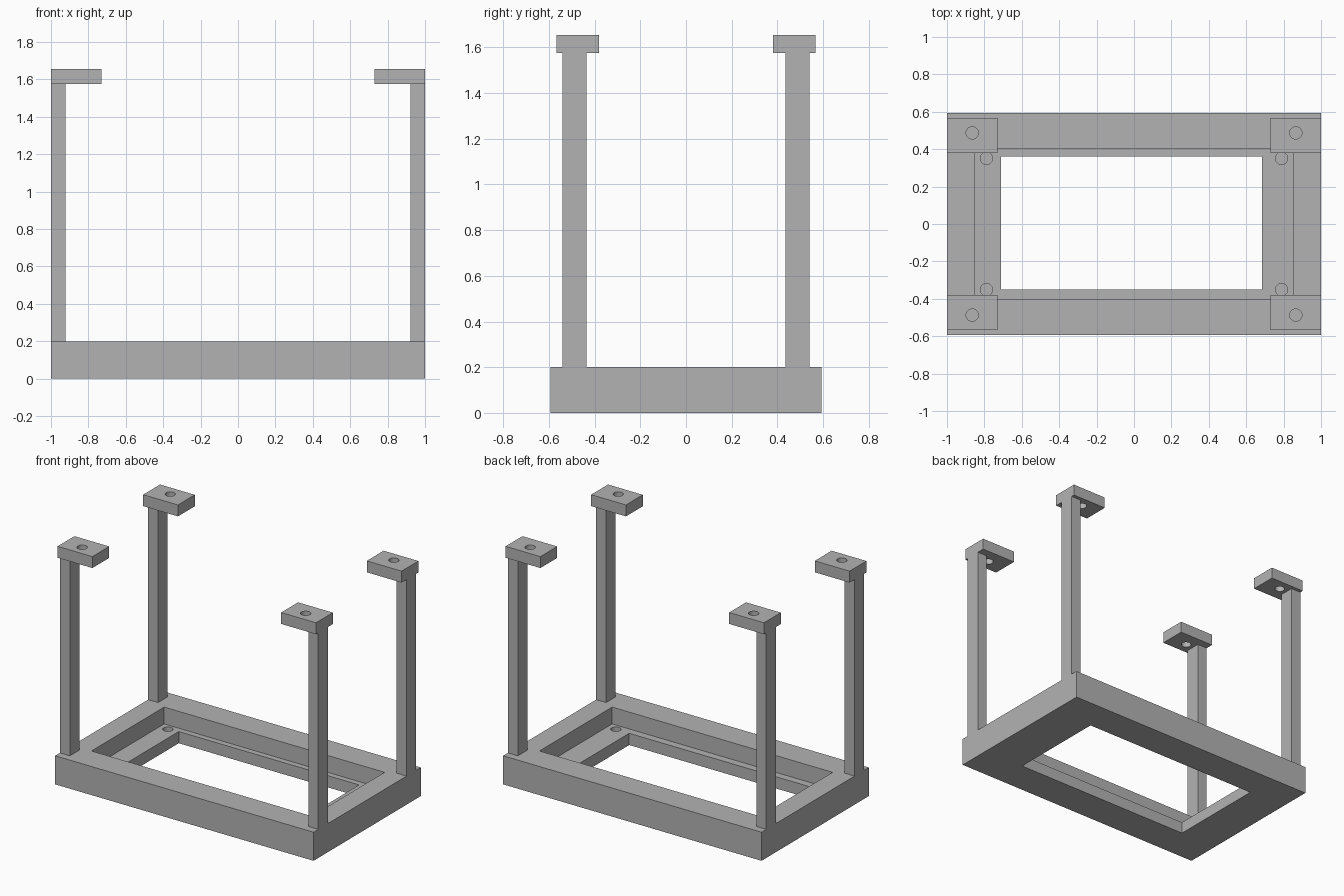
import bpy

old = bpy.data.objects.get("Cube")
if old:
    bpy.data.objects.remove(old, do_unlink=True)

# Single grey material
GREY = (0.45, 0.45, 0.45, 1)
grey = bpy.data.materials.new("grey_metal")
grey.use_nodes = True
grey.diffuse_color = GREY
grey.node_tree.nodes["Principled BSDF"].inputs["Base Color"].default_value = GREY


def box(name, x, y, z):
    """Box spanning the given (min, max) ranges."""
    bpy.ops.mesh.primitive_cube_add(size=1, location=[sum(r) / 2 for r in (x, y, z)])
    ob = bpy.context.object
    ob.name = name
    ob.scale = [abs(r[1] - r[0]) for r in (x, y, z)]
    bpy.ops.object.transform_apply(location=False, rotation=False, scale=True)
    ob.data.materials.append(grey)
    return ob


def rod(name, x, y, z):
    """Round hole cutter over a z range."""
    bpy.ops.mesh.primitive_cylinder_add(vertices=32, radius=HOLE_RADIUS, depth=z[1] - z[0],
                                        location=(x, y, sum(z) / 2))
    ob = bpy.context.object
    ob.name = name
    ob.data.materials.append(grey)
    return ob


def cut(target, cutter):
    """Subtract the cutter from the target, then discard it."""
    cutter.hide_render = True
    mod = target.modifiers.new("cut", 'BOOLEAN')
    mod.operation = 'DIFFERENCE'
    mod.solver = 'EXACT'
    mod.object = cutter
    bpy.context.view_layer.objects.active = target
    bpy.ops.object.modifier_apply(modifier=mod.name)
    bpy.data.objects.remove(cutter, do_unlink=True)


def smooth_holes(ob):
    bpy.ops.object.select_all(action='DESELECT')
    ob.select_set(True)
    bpy.context.view_layer.objects.active = ob
    bpy.ops.object.shade_smooth_by_angle()


FRAME_TOP, LEDGE, PAD_BOTTOM, PAD_TOP = 0.2, 0.082, 1.575, 1.655
HOLE_RADIUS = 0.033
CORNERS = [(sx, sy) for sx in (-1, 1) for sy in (-1, 1)]

# Base frame: wide recess above, smaller through opening leaving a ledge
frame = box("base_frame", (-1, 1), (-0.593, 0.593), (0, FRAME_TOP))
cut(frame, box("recess", (-0.853, 0.853), (-0.402, 0.402), (LEDGE, 0.4)))
cut(frame, box("opening", (-0.712, 0.684), (-0.349, 0.362), (-0.2, 0.3)))

# Blind screw holes in the ledge corners
for sx, sy in CORNERS:
    cut(frame, rod("ledge_hole", 0.789 * sx, 0.351 * sy, (0.02, 0.15)))
smooth_holes(frame)

# Corner posts with drilled mounting pads
for sx, sy in CORNERS:
    place = ("front" if sy < 0 else "back") + ("_left" if sx > 0 else "_right")
    box(place + "_post", (0.923 * sx, sx), (0.435 * sy, 0.541 * sy), (FRAME_TOP, PAD_BOTTOM))
    pad = box(place + "_pad", (0.731 * sx, sx), (0.38 * sy, 0.566 * sy), (PAD_BOTTOM, PAD_TOP))
    cut(pad, rod("pad_hole", 0.865 * sx, 0.487 * sy, (PAD_BOTTOM - 0.1, PAD_TOP + 0.1)))
    smooth_holes(pad)
